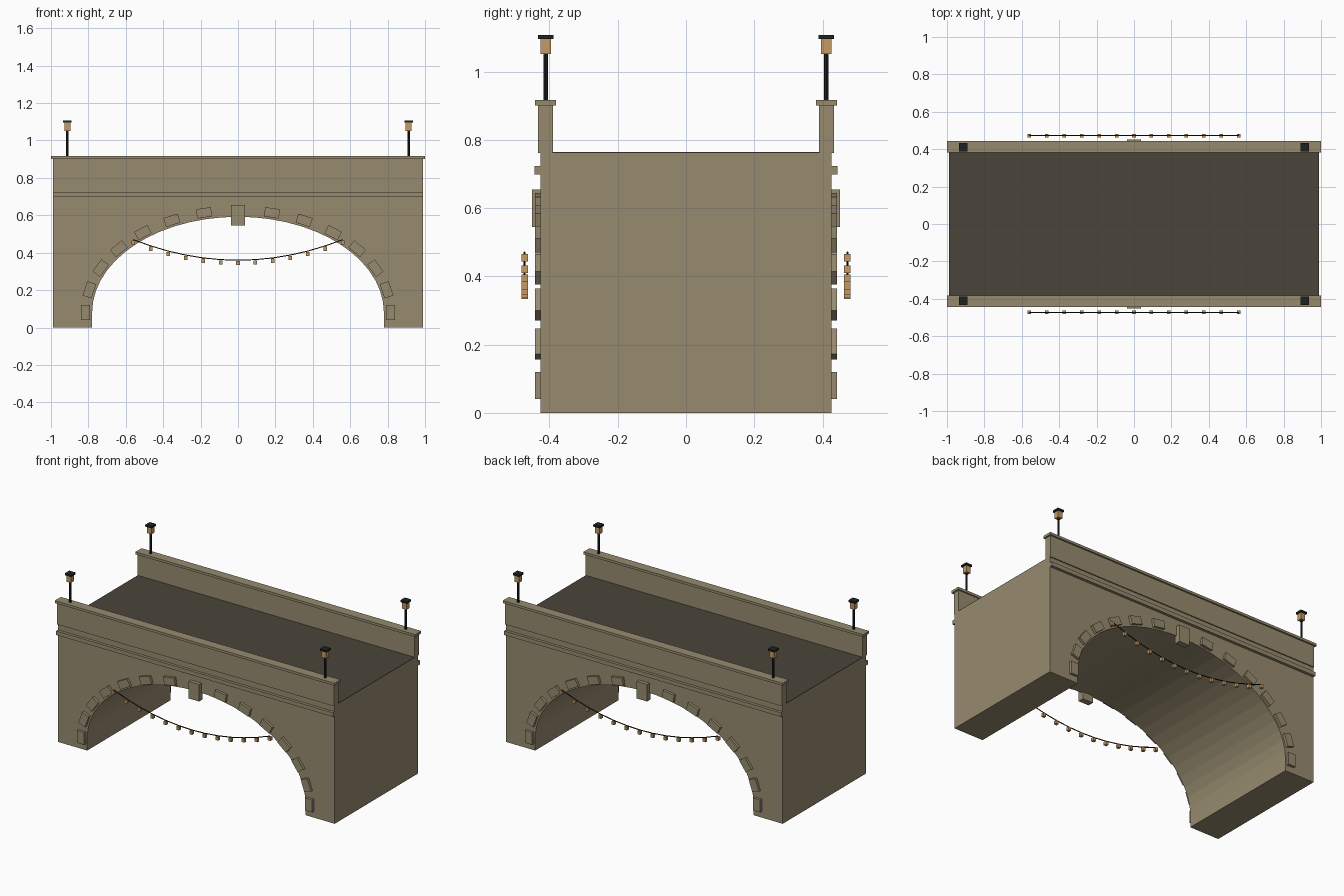
import bpy, bmesh, math
from mathutils import Vector, Matrix

if "Cube" in bpy.data.objects:
    bpy.data.objects.remove(bpy.data.objects["Cube"], do_unlink=True)


def material(name, rgb):
    mat = bpy.data.materials.new(name)
    mat.use_nodes = True
    colour = (*rgb, 1)
    mat.diffuse_color = colour
    mat.node_tree.nodes["Principled BSDF"].inputs["Base Color"].default_value = colour
    return mat


STONE = material("sandstone", (0.31, 0.26, 0.16))
ROAD = material("dark_paving", (0.068, 0.06, 0.042))
IRON = material("black_iron", (0.014, 0.014, 0.015))
GLOW = material("amber_glass", (0.56, 0.32, 0.13))


def finish(name, bm, mat):
    bmesh.ops.recalc_face_normals(bm, faces=bm.faces)
    mesh = bpy.data.meshes.new(name)
    bm.to_mesh(mesh)
    bm.free()
    mesh.materials.append(mat)
    obj = bpy.data.objects.new(name, mesh)
    bpy.context.collection.objects.link(obj)
    return obj


def add_box(bm, centre, size, tilt=0):
    """Box turned by tilt in the plane of the facade."""
    place = (Matrix.Translation(centre) @ Matrix.Rotation(-tilt, 4, "Y")
             @ Matrix.Diagonal((*size, 1)))
    bmesh.ops.create_cube(bm, size=1, matrix=place)


def box(name, centre, size, mat):
    bm = bmesh.new()
    add_box(bm, centre, size)
    return finish(name, bm, mat)


# Main dimensions
HALF_LENGTH, HALF_WIDTH, DECK = 0.99, 0.426, 0.762
SPRING, SPAN, RISE = 0.08, 0.78, 0.512
SEGMENTS = 28

# Bridge body: facade profile with the arch opening, extruded across the width
profile = [(SPAN, 0), (HALF_LENGTH, 0), (HALF_LENGTH, DECK),
           (-HALF_LENGTH, DECK), (-HALF_LENGTH, 0), (-SPAN, 0)]
for i in range(SEGMENTS + 1):
    a = math.pi * (1 - i / SEGMENTS)
    profile.append((SPAN * math.cos(a), SPRING + RISE * math.sin(a)))
bm = bmesh.new()
face = bm.faces.new([bm.verts.new((x, -HALF_WIDTH, z)) for x, z in profile])
result = bmesh.ops.extrude_face_region(bm, geom=[face])
bmesh.ops.translate(bm, vec=(0, 2 * HALF_WIDTH, 0),
                    verts=[v for v in result["geom"] if isinstance(v, bmesh.types.BMVert)])
finish("bridge_body", bm, STONE)

# Road surface
box("road_surface", (0, 0, DECK + 0.0015), (2 * HALF_LENGTH, 0.785, 0.003), ROAD)

STONES = 14
LAMP_X, LAMP_Y = 0.912, 0.411
STRING_Y, STRING_X, BULBS = 0.473, 0.56, 12


def string_point(x, y):
    return Vector((x, y, 0.36 + 0.11 * (x / STRING_X) ** 2))


for side, label in ((-1, "front"), (1, "back")):
    # Parapet, coping and string course
    box(label + "_parapet", (0, side * 0.411, 0.832),
        (2 * HALF_LENGTH, 0.044, 0.14), STONE)
    box(label + "_coping", (0, side * 0.412, 0.909), (2, 0.062, 0.016), STONE)
    box(label + "_string_course", (0, side * 0.43, 0.711),
        (2 * HALF_LENGTH, 0.028, 0.026), STONE)

    # Arch stones follow the curve, each square to it
    bm = bmesh.new()
    for i in range(STONES + 1):
        if i == STONES // 2:
            continue
        a = math.pi * i / STONES
        normal = math.atan2(math.sin(a) / RISE, math.cos(a) / SPAN)
        centre = (0.815 * math.cos(a), side * 0.43, SPRING + 0.547 * math.sin(a))
        add_box(bm, centre, (0.05, 0.026, 0.08), normal)
    finish(label + "_arch_stones", bm, STONE)
    box(label + "_keystone", (0, side * 0.432, 0.6), (0.074, 0.038, 0.11), STONE)

    # Lamps at both ends
    for x, end in ((-LAMP_X, "right"), (LAMP_X, "left")):
        name = f"{label}_{end}_lamp"
        bm = bmesh.new()
        bmesh.ops.create_cone(bm, cap_ends=True, segments=8, radius1=0.0065,
                              radius2=0.0065, depth=0.145,
                              matrix=Matrix.Translation((x, side * LAMP_Y, 0.984)))
        finish(name + "_post", bm, IRON)
        box(name + "_glass", (x, side * LAMP_Y, 1.074), (0.031, 0.031, 0.044), GLOW)
        box(name + "_cap", (x, side * LAMP_Y, 1.101), (0.046, 0.046, 0.012), IRON)

    # Hanging wire and its bulbs
    points = [string_point(STRING_X * (2 * i / BULBS - 1), side * STRING_Y)
              for i in range(BULBS + 1)]
    curve = bpy.data.curves.new(label + "_light_wire", "CURVE")
    curve.dimensions = "3D"
    curve.bevel_depth = 0.003
    curve.bevel_resolution = 1
    curve.use_fill_caps = True
    spline = curve.splines.new("POLY")
    spline.points.add(BULBS)
    for target, p in zip(spline.points, points):
        target.co = (*p, 1)
    curve.materials.append(IRON)
    wire = bpy.data.objects.new(label + "_light_wire", curve)
    bpy.context.collection.objects.link(wire)

    bm = bmesh.new()
    for p in points:
        add_box(bm, p - Vector((0, 0, 0.015)), (0.019, 0.019, 0.022))
    finish(label + "_light_bulbs", bm, GLOW)
